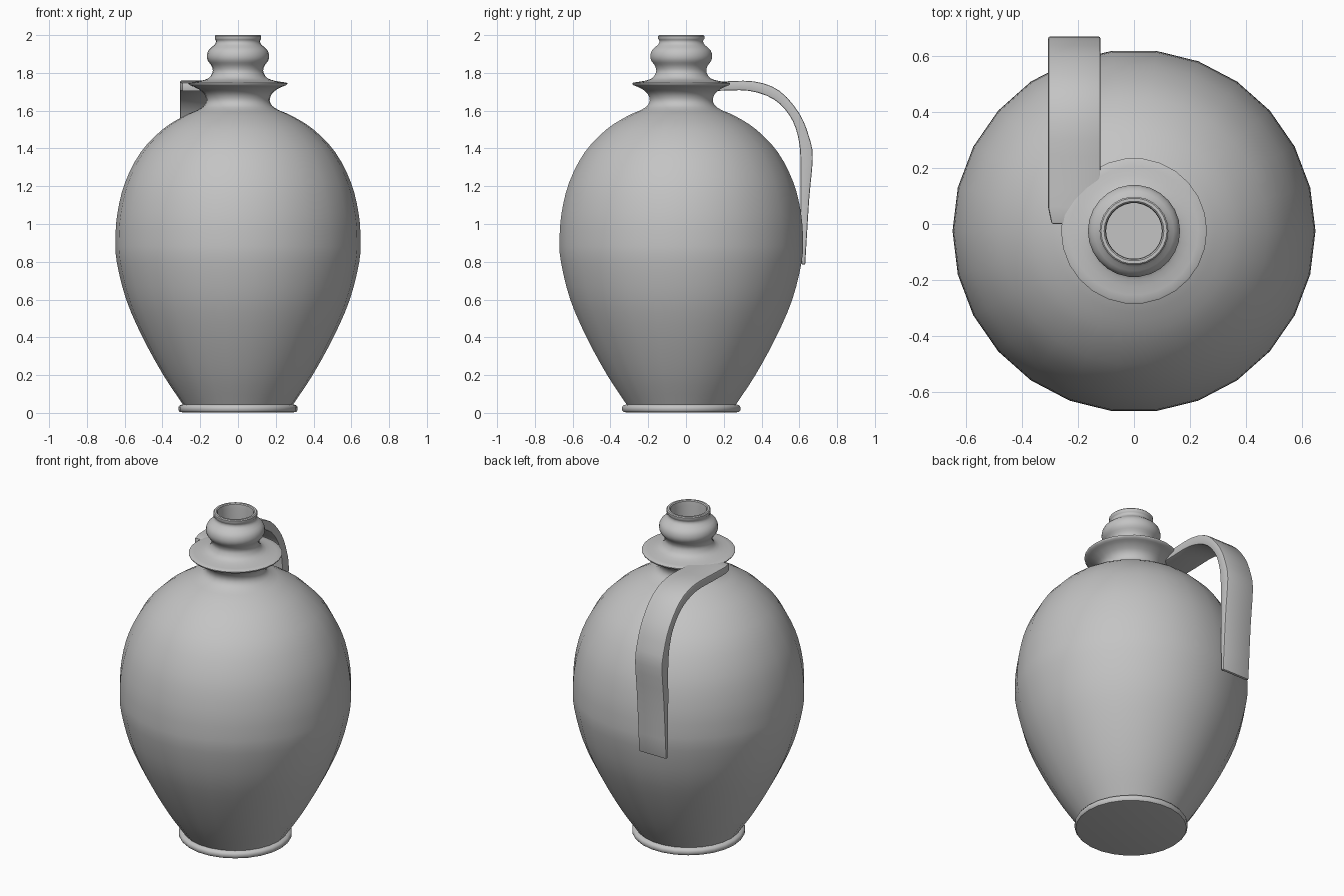
import bpy, bmesh, math
from mathutils import Vector

if "Cube" in bpy.data.objects:
    bpy.data.objects.remove(bpy.data.objects["Cube"])

clay = bpy.data.materials.new("plain grey clay")
clay.diffuse_color = (0.55, 0.55, 0.55, 1)
clay.use_nodes = True
clay.node_tree.nodes["Principled BSDF"].inputs["Base Color"].default_value = clay.diffuse_color
CY = -0.025   # axis of the pot


def smooth_path(pts, steps):
    """Catmull-Rom curve through the points."""
    p = [Vector(q) for q in pts]
    p = [2 * p[0] - p[1]] + p + [2 * p[-1] - p[-2]]
    out = []
    for i in range(1, len(p) - 2):
        a, b, c, d = p[i - 1:i + 3]
        for s in range(steps):
            t = s / steps
            out.append(0.5 * (2 * b + (c - a) * t + (2 * a - 5 * b + 4 * c - d) * t * t
                              + (3 * b - a - 3 * c + d) * t ** 3))
    return out + [p[-2]]


def finish(name, bm, angle):
    bmesh.ops.recalc_face_normals(bm, faces=bm.faces)
    me = bpy.data.meshes.new(name)
    bm.to_mesh(me)
    bm.free()
    me.materials.append(clay)
    ob = bpy.data.objects.new(name, me)
    bpy.context.collection.objects.link(ob)
    bpy.ops.object.select_all(action='DESELECT')
    ob.select_set(True)
    bpy.context.view_layer.objects.active = ob
    bpy.ops.object.shade_smooth_by_angle(angle=math.radians(angle))
    return ob


def lathe(name, profile, n=26):
    bm = bmesh.new()
    rings = [[bm.verts.new((r * math.cos(2 * math.pi * k / n),
                            CY + r * math.sin(2 * math.pi * k / n), z))
              for k in range(n)] for r, z in profile]
    for a, b in zip(rings, rings[1:]):
        for k in range(n):
            j = (k + 1) % n
            bm.faces.new((a[k], a[j], b[j], b[k]))
    bm.faces.new(rings[0])
    bm.faces.new(rings[-1])
    return finish(name, bm, 40)


# Jug: foot, belly, neck, collar, bulge, lip and bore in one turned profile
foot = [(0.295, 0.003), (0.309, 0.006), (0.316, 0.015), (0.316, 0.03), (0.309, 0.04), (0.292, 0.045)]
belly = smooth_path([(0.292, 0.045), (0.395, 0.2), (0.505, 0.4), (0.592, 0.6), (0.642, 0.8),
                     (0.649, 0.92), (0.638, 1.06), (0.598, 1.22), (0.515, 1.38),
                     (0.4, 1.5), (0.29, 1.57), (0.215, 1.603)], 3)
neck = smooth_path([(0.215, 1.603), (0.182, 1.625), (0.168, 1.655), (0.18, 1.69),
                    (0.215, 1.718), (0.255, 1.735)], 3)
collar = smooth_path([(0.261, 1.742), (0.255, 1.749), (0.2, 1.757), (0.155, 1.772), (0.136, 1.8),
                      (0.134, 1.82), (0.143, 1.842), (0.16, 1.865), (0.165, 1.892),
                      (0.155, 1.922), (0.13, 1.944), (0.119, 1.957), (0.117, 1.97),
                      (0.123, 1.98)], 2)
lip = [(0.123, 1.995), (0.118, 2.0), (0.107, 2.0), (0.102, 1.995), (0.1, 1.97), (0.1, 1.84)]
lathe("jug_body", foot + belly[1:] + neck[1:] + collar + lip)

# Handle: flat strap between an outer and an inner side curve
outer = smooth_path([(0.0, 1.748), (0.18, 1.754), (0.36, 1.755), (0.495, 1.705), (0.6, 1.585),
                     (0.652, 1.46), (0.671, 1.35), (0.652, 1.13), (0.631, 0.785)], 3)
inner = smooth_path([(0.0, 1.703), (0.17, 1.705), (0.335, 1.705), (0.465, 1.66), (0.548, 1.575),
                     (0.59, 1.475), (0.606, 1.35), (0.606, 1.13), (0.612, 0.785)], 3)
bm = bmesh.new()
rows = []
for i, (o, q) in enumerate(zip(outer, inner)):
    xl = -0.295 if i == 0 else -0.307
    rows.append([bm.verts.new((x, p[0], p[1]))
                 for x, p in ((xl, o), (-0.12, o), (-0.12, q), (xl, q))])
for a, b in zip(rows, rows[1:]):
    for k in range(4):
        j = (k + 1) % 4
        bm.faces.new((a[k], a[j], b[j], b[k]))
bm.faces.new(rows[0])
bm.faces.new(rows[-1])
bmesh.ops.recalc_face_normals(bm, faces=bm.faces)
long_edges = [e for e in bm.edges if e.calc_face_angle(0) > math.radians(45)]
bmesh.ops.bevel(bm, geom=long_edges, offset=0.007, segments=2, profile=0.5, affect='EDGES')
finish("handle", bm, 35)
